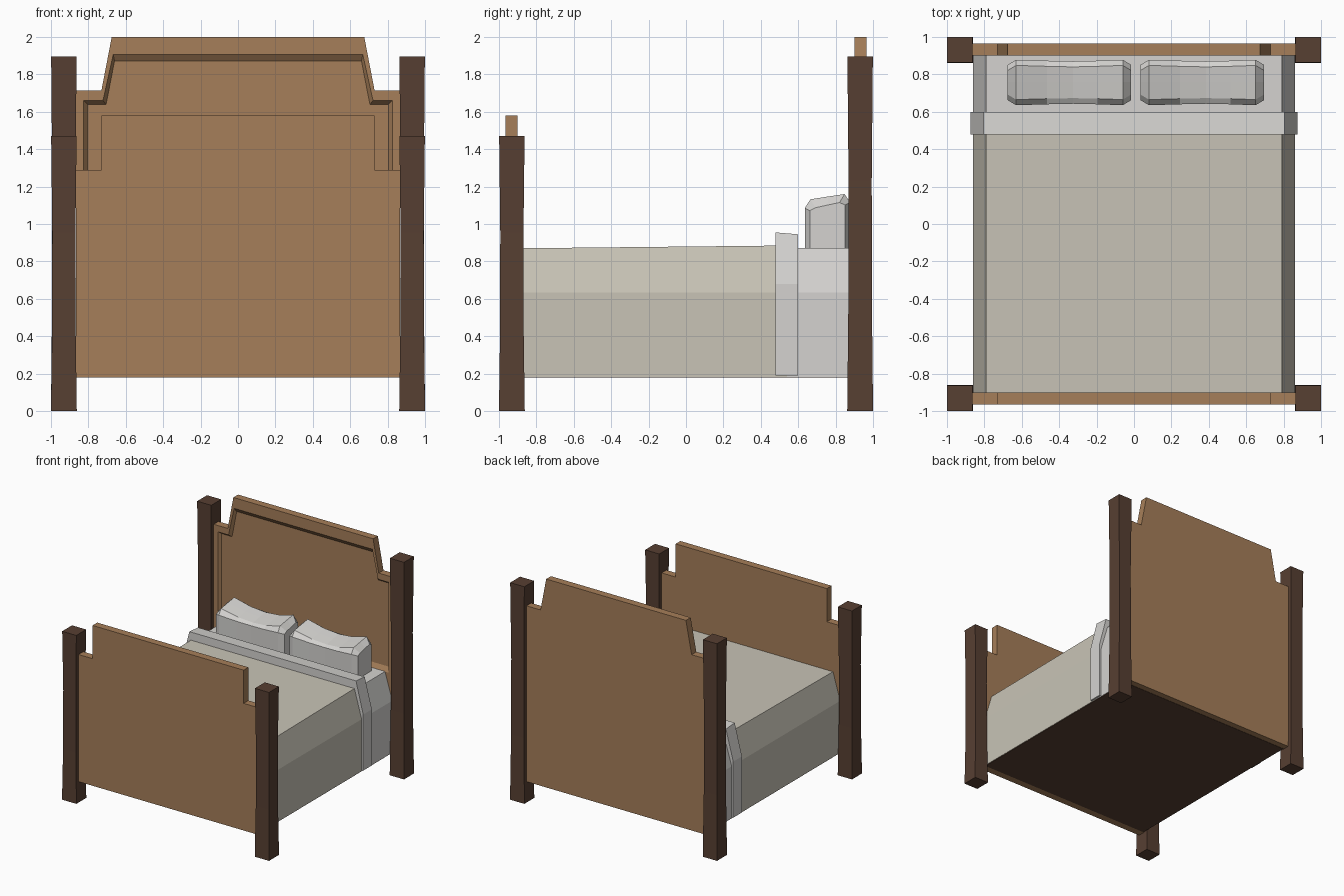
import bpy, bmesh

if "Cube" in bpy.data.objects:
    bpy.data.objects.remove(bpy.data.objects["Cube"])


def material(name, rgb):
    m = bpy.data.materials.new(name)
    m.diffuse_color = (*rgb, 1)
    m.use_nodes = True
    m.node_tree.nodes["Principled BSDF"].inputs["Base Color"].default_value = m.diffuse_color
    return m


WOOD = material("wood", (0.38, 0.21, 0.10))
DARK = material("dark_wood", (0.095, 0.05, 0.032))
BLANKET = material("blanket", (0.58, 0.55, 0.47))
SHEET = material("sheet", (0.66, 0.65, 0.63))


def skin(name, rings, mat):
    """Join equal-length point rings with quads and cap both ends."""
    bm = bmesh.new()
    vs = [[bm.verts.new(p) for p in r] for r in rings]
    n = len(rings[0])
    for a, b in zip(vs, vs[1:]):
        for i in range(n):
            j = (i + 1) % n
            bm.faces.new((a[i], a[j], b[j], b[i]))
    bm.faces.new(vs[0])
    bm.faces.new(vs[-1])
    bmesh.ops.recalc_face_normals(bm, faces=bm.faces)
    me = bpy.data.meshes.new(name)
    bm.to_mesh(me)
    bm.free()
    me.materials.append(mat)
    ob = bpy.data.objects.new(name, me)
    bpy.context.collection.objects.link(ob)
    return ob


def mirrored(half, y):
    """Right-half (x, z) outline, bottom to top, closed over x = 0."""
    pts = half + [(-x, z) for x, z in reversed(half)]
    return [(x, y, z) for x, z in pts]


# Corner posts, slightly waisted
def post(name, x, y, h):
    rings = []
    for t, w in ((0, 0.069), (0.3, 0.063), (0.65, 0.062), (1, 0.068)):
        rings.append([(x + sx * w, y + sy * w, h * t)
                      for sx, sy in ((-1, -1), (1, -1), (1, 1), (-1, 1))])
    skin(name, rings, DARK)


for side, s in (("left", -1), ("right", 1)):
    post("front_post_" + side, s * 0.931, -0.931, 1.47)
    post("back_post_" + side, s * 0.931, 0.931, 1.895)

# Headboard with a bevelled recessed panel
head = [(0.865, 0.18), (0.865, 1.715), (0.73, 1.715), (0.675, 2.0)]
lip = [(0.825, 0.87), (0.825, 1.66), (0.722, 1.66), (0.667, 1.907)]
panel = [(0.805, 0.91), (0.805, 1.64), (0.705, 1.64), (0.66, 1.872)]
skin("headboard", [mirrored(head, 0.965), mirrored(head, 0.90),
                   mirrored(lip, 0.90), mirrored(panel, 0.925)], WOOD)

# Footboard
foot = [(0.865, 0.18), (0.865, 1.29), (0.73, 1.29), (0.73, 1.58)]
skin("footboard", [mirrored(foot, -0.965), mirrored(foot, -0.90)], WOOD)

# Base under the bedding
base = [(0.857, 0.178), (0.857, 0.21)]
skin("bed_base", [mirrored(base, -0.90), mirrored(base, 0.91)], DARK)


# Bedding sections with sloped shoulders
def bedding(top, grow=0.0, low=0.183):
    return [(0.86 + grow, low), (0.86 + grow, 0.635 + grow * 3),
            (0.79 + grow, top)]


skin("mattress", [mirrored(bedding(0.872), 0.54),
                  mirrored(bedding(0.872), 0.91)], SHEET)
skin("blanket", [mirrored(bedding(0.87), -0.90),
                 mirrored(bedding(0.885), 0.54)], BLANKET)
skin("sheet_fold", [mirrored(bedding(0.955, 0.015, 0.19), 0.478),
                    mirrored(bedding(0.945, 0.015, 0.19), 0.598)], SHEET)


# Pillows: sagging top, chamfered ends
def pillow(name, cx):
    rings = []
    for x, inset, dz, in ((-0.33, 0.027, -0.045), (-0.285, 0.0, 0.0),
                          (-0.12, 0.005, -0.035), (0.02, 0.008, -0.045),
                          (0.15, 0.005, -0.035), (0.285, 0.0, 0.0),
                          (0.33, 0.027, -0.045)):
        f, b = 0.635 + inset, 0.878 - inset
        yz = ((f, 0.865), (f, 1.085 + dz * 0.3), (f + 0.03, 1.132 + dz),
              (0.76, 1.147 + dz), (b - 0.03, 1.16 + dz),
              (b, 1.115 + dz * 0.3), (b, 0.865))
        rings.append([(cx + x, y, z) for y, z in yz])
    skin(name, rings, SHEET)


pillow("pillow_left", -0.345)
pillow("pillow_right", 0.365)
